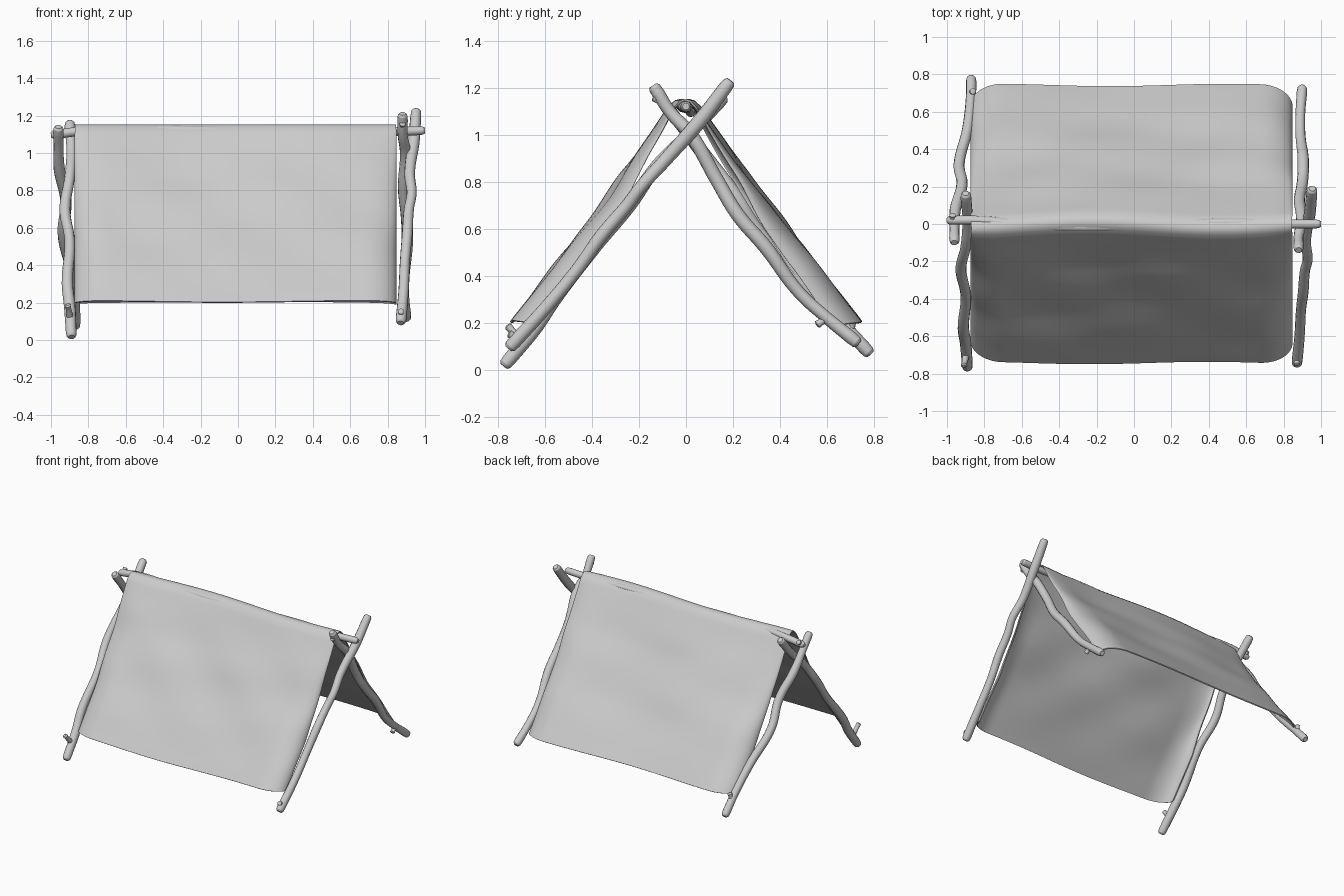
import bpy, bmesh, math, random
from mathutils import Vector

if "Cube" in bpy.data.objects:
    bpy.data.objects.remove(bpy.data.objects["Cube"])

random.seed(4)


def finish(ob):
    bpy.ops.object.select_all(action='DESELECT')
    ob.select_set(True)
    bpy.context.view_layer.objects.active = ob
    bpy.ops.object.convert(target='MESH')
    bpy.ops.object.shade_smooth_by_angle(angle=math.radians(50))


def add_spline(cu, pts, radii):
    sp = cu.splines.new('BEZIER')
    sp.bezier_points.add(len(pts) - 1)
    for bp, p, r in zip(sp.bezier_points, pts, radii):
        bp.co, bp.radius = p, r
        bp.handle_left_type = bp.handle_right_type = 'AUTO'


def branch(name, pts, radius, twigs=()):
    """Knobbly stick through pts; twigs are (base, tip) side stubs."""
    cu = bpy.data.curves.new(name, 'CURVE')
    cu.dimensions = '3D'
    cu.bevel_depth, cu.bevel_resolution = 1.0, 4
    cu.resolution_u, cu.use_fill_caps = 8, True
    pts = [Vector(p) for p in pts]
    a = (pts[1] - pts[0]).normalized()
    b = (pts[-2] - pts[-1]).normalized()
    path = [pts[0], pts[0] + a * .012, pts[0] + a * .04] + pts[1:-1] + \
           [pts[-1] + b * .04, pts[-1] + b * .012, pts[-1]]
    mid = [radius * random.uniform(.9, 1.1) for _ in pts[1:-1]]
    radii = [radius * .6, radius * .92, radius] + mid + [radius, radius * .92, radius * .6]
    add_spline(cu, path, radii)
    for base, tip in twigs:
        base, tip = Vector(base), Vector(tip)
        add_spline(cu, [base, base.lerp(tip, .6), base.lerp(tip, .92), tip],
                   [.018, .015, .017, .009])
    ob = bpy.data.objects.new(name, cu)
    bpy.context.collection.objects.link(ob)
    finish(ob)
    return ob


# Crossed end poles
branch("front_right_pole",
       [(.87, -.755, .09), (.885, -.60, .26), (.893, -.46, .43), (.905, -.36, .57),
        (.914, -.25, .70), (.928, -.19, .78), (.918, -.09, .89), (.94, .06, 1.06),
        (.953, .19, 1.23)], .029,
       [((.87, -.71, .13), (.872, -.755, .155))])
branch("front_left_pole",
       [(-.89, -.775, .015), (-.90, -.64, .18), (-.912, -.56, .30), (-.90, -.38, .53),
        (-.925, -.24, .70), (-.90, -.12, .87), (-.89, .02, 1.01), (-.90, .165, 1.165)], .029,
       [((-.90, -.71, .13), (-.91, -.76, .19))])
branch("back_right_pole",
       [(.90, .735, .11), (.89, .60, .22), (.89, .48, .33), (.905, .34, .52),
        (.90, .22, .66), (.885, .13, .81), (.895, .02, 1.00), (.88, -.07, 1.10),
        (.88, -.14, 1.21)], .028,
       [((.89, .60, .22), (.895, .555, .19)), ((.88, -.09, 1.13), (.88, -.14, 1.16))])
branch("back_left_pole",
       [(-.87, .785, .065), (-.872, .68, .18), (-.89, .51, .36), (-.935, .32, .57),
        (-.92, .21, .74), (-.955, .08, .91), (-.96, -.02, 1.04), (-.96, -.10, 1.14)], .028,
       [((-.872, .70, .16), (-.86, .71, .21))])

# Ridge pole
branch("ridge_pole",
       [(-1.0, .02, 1.095), (-.85, .02, 1.115), (-.5, -.01, 1.122), (0, -.012, 1.118),
        (.5, .008, 1.122), (.85, 0, 1.115), (1.0, 0, 1.12)], .024,
       [((-.97, .02, 1.10), (-.97, .05, 1.125))])

# Draped cloth: one sheet folded over the ridge, side edges curling inward
PROFILE = [(0, 1.148), (.022, 1.144), (.055, 1.115), (.12, 1.02), (.23, .865),
           (.37, .68), (.50, .51), (.62, .36), (.725, .225), (.74, .205)]
NX, NV, HALF, MID = 72, 44, .857, -.013


def profile(t):
    """Point on the slope, t = 0 at the ridge, 1 at the hem."""
    total = sum(math.dist(a, b) for a, b in zip(PROFILE, PROFILE[1:]))
    left = t * total
    for a, b in zip(PROFILE, PROFILE[1:]):
        d = math.dist(a, b)
        if left <= d + 1e-6:
            return Vector(a).lerp(Vector(b), left / d)
        left -= d
    return Vector(PROFILE[-1])


def cloth_point(s, v):
    side, t = (-1 if v < 0 else 1), abs(v)
    x = HALF * math.sin(s * math.pi / 2)
    y, z = profile(t)
    k = max(0, 1 - (HALF - abs(x)) / .17)
    curl = (1 - math.sqrt(max(0, 1 - k * k))) * min(1, t * 1.4)
    fade = min(1, t * 3)
    ph = 1.3 * side
    wave = fade * (.008 * math.sin(5 * x + 4 * t + ph)
                   + .006 * math.sin(9 * x - 11 * t + 2 * ph) * math.sin(math.pi * t)
                   + .005 * math.sin(3 * x + 17 * t - ph) * math.sin(math.pi * t))
    y = y + .8 * wave - .11 * curl
    z = z + .6 * wave * (1 - t) - .012 * curl * t + .004 * math.sin(4 * x + ph) * t
    ridge = (.016 * math.sin(4.5 * x + 2.6) - .006) * (1 - t) ** 2
    return (MID + x, side * y + ridge, z)


bm = bmesh.new()
grid = []
for j in range(-NV, NV + 1):
    v = math.copysign((abs(j) / NV) ** 1.25, j)
    grid.append([bm.verts.new(cloth_point(-1 + 2 * i / NX, v)) for i in range(NX + 1)])
for r0, r1 in zip(grid, grid[1:]):
    for i in range(NX):
        bm.faces.new((r0[i], r0[i + 1], r1[i + 1], r1[i]))
me = bpy.data.meshes.new("tent_cloth")
bm.to_mesh(me)
bm.free()
cloth = bpy.data.objects.new("tent_cloth", me)
bpy.context.collection.objects.link(cloth)
mod = cloth.modifiers.new("thickness", 'SOLIDIFY')
mod.thickness, mod.offset = .008, 0
finish(cloth)
